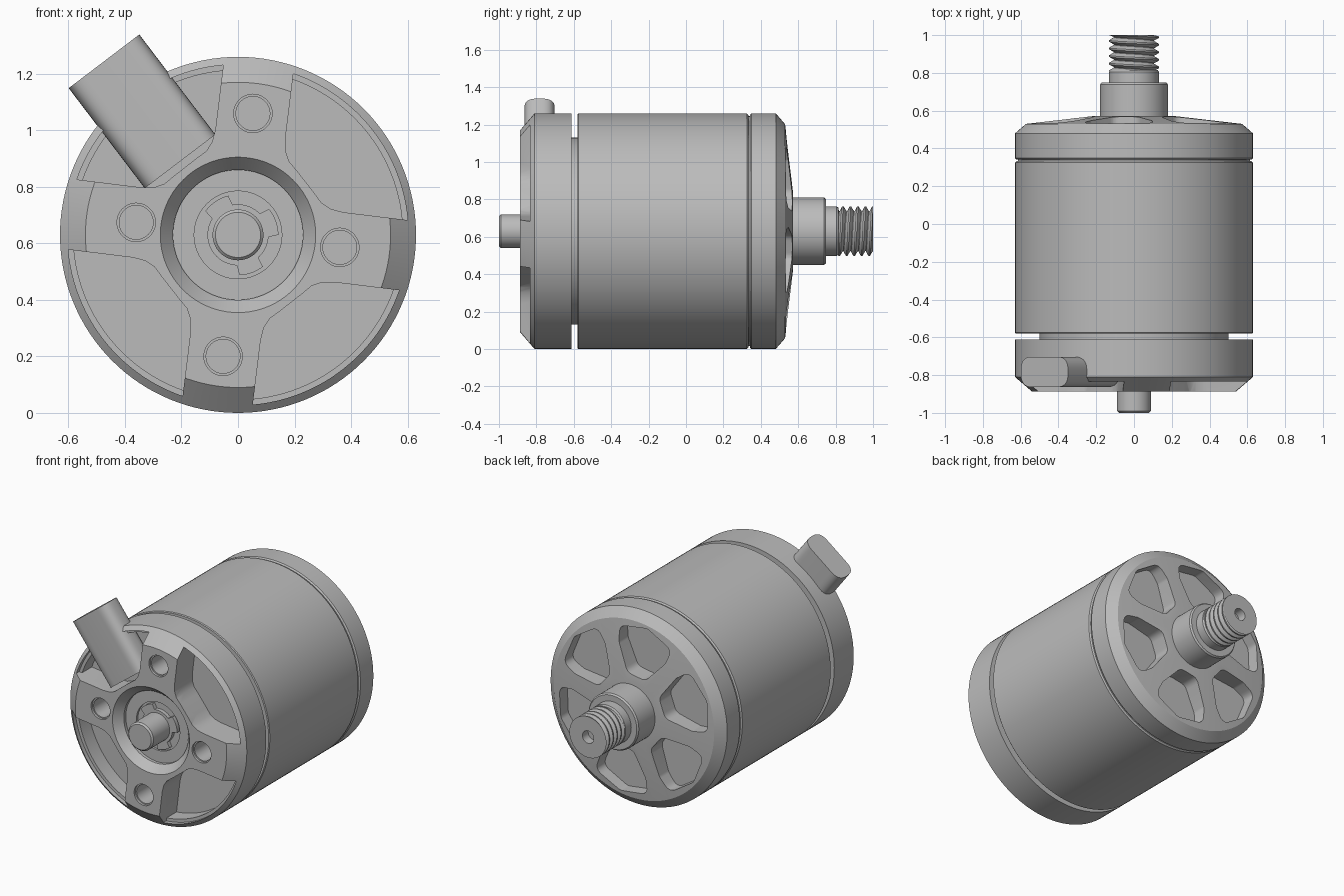
import bpy, bmesh, math
from math import sin, cos, pi, radians
from mathutils import Matrix, Vector

cube = bpy.data.objects.get("Cube")
if cube:
    bpy.data.objects.remove(cube, do_unlink=True)

AXIS_Z = 0.63          # height of the motor axis
TILT = radians(-7)     # rotation of the mounting cross

metal = bpy.data.materials.new("grey_metal")
metal.use_nodes = True
metal.diffuse_color = (0.5, 0.5, 0.5, 1)
metal.node_tree.nodes["Principled BSDF"].inputs["Base Color"].default_value = (0.5, 0.5, 0.5, 1)


def finish(bm, name):
    """Turn a bmesh into a named object."""
    bmesh.ops.remove_doubles(bm, verts=bm.verts, dist=1e-5)
    bmesh.ops.recalc_face_normals(bm, faces=bm.faces)
    mesh = bpy.data.meshes.new(name)
    bm.to_mesh(mesh)
    bm.free()
    mesh.materials.append(metal)
    obj = bpy.data.objects.new(name, mesh)
    bpy.context.collection.objects.link(obj)
    return obj


def activate(obj):
    bpy.ops.object.select_all(action='DESELECT')
    obj.select_set(True)
    bpy.context.view_layer.objects.active = obj


def revolve(name, profile, steps=128):
    """Spin (radius, y) points around the motor axis."""
    bm = bmesh.new()
    vs = [bm.verts.new((r, y, AXIS_Z)) for r, y in profile]
    es = [bm.edges.new(p) for p in zip(vs, vs[1:])]
    bmesh.ops.spin(bm, geom=vs + es, cent=(0, 0, AXIS_Z), axis=(0, 1, 0),
                   angle=2 * pi, steps=steps)
    return finish(bm, name)


def prism(name, outline, y0, y1, turn=0.0):
    """Extrude an outline, given around the axis, from y0 to y1."""
    bm = bmesh.new()
    c, s = cos(turn), sin(turn)
    face = bm.faces.new([bm.verts.new((u * c - v * s, y0, AXIS_Z + u * s + v * c))
                         for u, v in outline])
    new = bmesh.ops.extrude_face_region(bm, geom=[face])["geom"]
    bmesh.ops.translate(bm, verts=[g for g in new if isinstance(g, bmesh.types.BMVert)],
                        vec=(0, y1 - y0, 0))
    return finish(bm, name)


def cut(target, cutter):
    cutter.hide_render = True
    mod = target.modifiers.new("cut", 'BOOLEAN')
    mod.operation, mod.solver, mod.object = 'DIFFERENCE', 'EXACT', cutter
    activate(target)
    bpy.ops.object.modifier_apply(modifier=mod.name)
    bpy.data.objects.remove(cutter, do_unlink=True)


def circle(r, cu=0, cv=0, n=40):
    return [(cu + r * cos(2 * pi * i / n), cv + r * sin(2 * pi * i / n)) for i in range(n)]


def arc(r, a0, a1, n):
    return [(r * cos(a0 + (a1 - a0) * i / n), r * sin(a0 + (a1 - a0) * i / n))
            for i in range(n + 1)]


def rounded(points, radius, n=6):
    """Round the corners of a convex outline."""
    out = []
    for i, p in enumerate(points):
        p = Vector(p)
        a, b = Vector(points[i - 1]) - p, Vector(points[(i + 1) % len(points)]) - p
        half = a.angle(b) / 2
        d = min(radius / math.tan(half), a.length * 0.48, b.length * 0.48)
        s, e = p + a.normalized() * d, p + b.normalized() * d
        for k in range(n + 1):
            t = k / n
            out.append(tuple(s * (1 - t) ** 2 + p * 2 * t * (1 - t) + e * t * t))
    return out


# Main can, with a gap in front of it and a thin seam behind it
revolve("motor_can", [(0, -0.58), (0.625, -0.58), (0.63, -0.575), (0.63, 0.325),
                      (0.622, 0.333), (0, 0.333)])
revolve("stator_core", [(0, -0.64), (0.5, -0.64), (0.5, -0.5), (0, -0.5)])
revolve("seam_ring", [(0, 0.3), (0.615, 0.3), (0.615, 0.37), (0, 0.37)])

# Front mounting base with a bevelled central bore
base = revolve("mounting_base", [(0, -0.8), (0.155, -0.8), (0.155, -0.815), (0.23, -0.815),
                                 (0.23, -0.835), (0.275, -0.887), (0.54, -0.887),
                                 (0.63, -0.81), (0.63, -0.612), (0, -0.612)])

# Four pockets leave a cross of arms and a thin stepped rim
ARM = 0.125
inner = [(0.36, ARM), (0.315, 0.131), (0.28, 0.148), (0.25, 0.18)]
inner += [(v, u) for u, v in reversed(inner)]
for k in range(4):
    for rim, floor in ((0.603, -0.805), (0.583, -0.705)):
        a = math.asin(ARM / rim)
        outline = arc(rim, a, pi / 2 - a, 24) + inner[::-1]
        cut(base, prism("pocket_cutter", outline, -1.1, floor, TILT + k * pi / 2))

# Screw holes with a small counterbore
for k in range(4):
    dist = 0.363 if k % 2 == 0 else 0.433
    for r, depth in ((0.068, -0.872), (0.06, -0.74)):
        cut(base, prism("hole_cutter", circle(r, dist), -1.1, depth, TILT + k * pi / 2))

# Front shaft stub and its retaining clip
revolve("front_shaft", [(0, -1), (0.08, -1), (0.09, -0.99), (0.09, -0.7), (0, -0.7)], 64)
clip = []
for deg in range(0, 360, 4):
    lug = any(abs((deg - c + 180) % 360 - 180) < 22 for c in (20, 125, 290))
    r = 0.143 if lug else 0.108
    clip.append((r * cos(radians(deg)), r * sin(radians(deg))))
prism("retaining_clip", clip, -0.825, -0.79)

# Cable sleeve leaving the base at an angle
sleeve = [(x, y) for x, y in rounded([(-0.157, -0.08), (0.157, -0.08),
                                      (0.157, 0.08), (-0.157, 0.08)], 0.07, 8)]
out_dir = Vector((-0.605, 0, 0.796))
side_dir = Vector((0.796, 0, 0.605))
start = Vector((-0.205, -0.783, 0.89))
bm = bmesh.new()
rings = [[bm.verts.new(start + side_dir * u + Vector((0, v, 0)) + out_dir * d)
          for u, v in sleeve] for d in (0, 0.445)]
n = len(sleeve)
for i in range(n):
    j = (i + 1) % n
    bm.faces.new((rings[0][i], rings[0][j], rings[1][j], rings[1][i]))
for ring in rings:
    bm.faces.new(ring)
finish(bm, "cable_sleeve")

# Rear bell cap with six rounded windows
bell = revolve("bell_cap", [(0, 0.341), (0.622, 0.341), (0.63, 0.349), (0.63, 0.48),
                            (0.572, 0.53), (0.2, 0.573), (0, 0.573)])
o, i = radians(21), radians(15)
window = rounded([(0.25 * cos(i), -0.25 * sin(i)), (0.42 * cos(o), -0.46 * sin(o)),
                  (0.53 * cos(o), -0.53 * sin(o)), (0.555, 0),
                  (0.53 * cos(o), 0.53 * sin(o)), (0.42 * cos(o), 0.46 * sin(o)),
                  (0.25 * cos(i), 0.25 * sin(i))], 0.055)
for k in range(6):
    cut(bell, prism("window_cutter", window, 0.455, 0.8, radians(40 + 60 * k)))

# Rear hub, collar and threaded end with a centre hole
revolve("rear_hub", [(0, 0.5), (0.18, 0.5), (0.18, 0.738), (0.172, 0.748), (0, 0.748)], 64)
revolve("shaft_collar", [(0, 0.7), (0.133, 0.7), (0.133, 0.805), (0.125, 0.815), (0, 0.815)], 64)
revolve("threaded_core", [(0, 0.78), (0.106, 0.78), (0.106, 0.999), (0.04, 0.999),
                          (0.04, 0.94), (0, 0.94)], 64)

# Helical thread as a sawtooth strip
Y0, Y1, PITCH, SEG = 0.81, 1.0, 0.04, 48
bm = bmesh.new()
strip = []
for s in range(int((Y1 - Y0) / PITCH * SEG) + SEG * 2):
    a, y = 2 * pi * s / SEG, Y0 - PITCH + PITCH * s / SEG
    strip.append([bm.verts.new((r * cos(a), min(max(y + dy, Y0), Y1), AXIS_Z + r * sin(a)))
                  for r, dy in ((0.104, 0), (0.132, 0.015), (0.132, 0.023), (0.104, PITCH))])
for p, q in zip(strip, strip[1:]):
    for k in range(3):
        bm.faces.new((p[k], p[k + 1], q[k + 1], q[k]))
bmesh.ops.dissolve_degenerate(bm, dist=1e-5, edges=bm.edges)
finish(bm, "screw_thread")

# Smooth curved surfaces, keep machined edges crisp
for obj in [ob for ob in bpy.context.scene.objects if ob.type == 'MESH' and metal.name in ob.data.materials]:
    activate(obj)
    bpy.ops.object.shade_smooth_by_angle(angle=radians(25))
